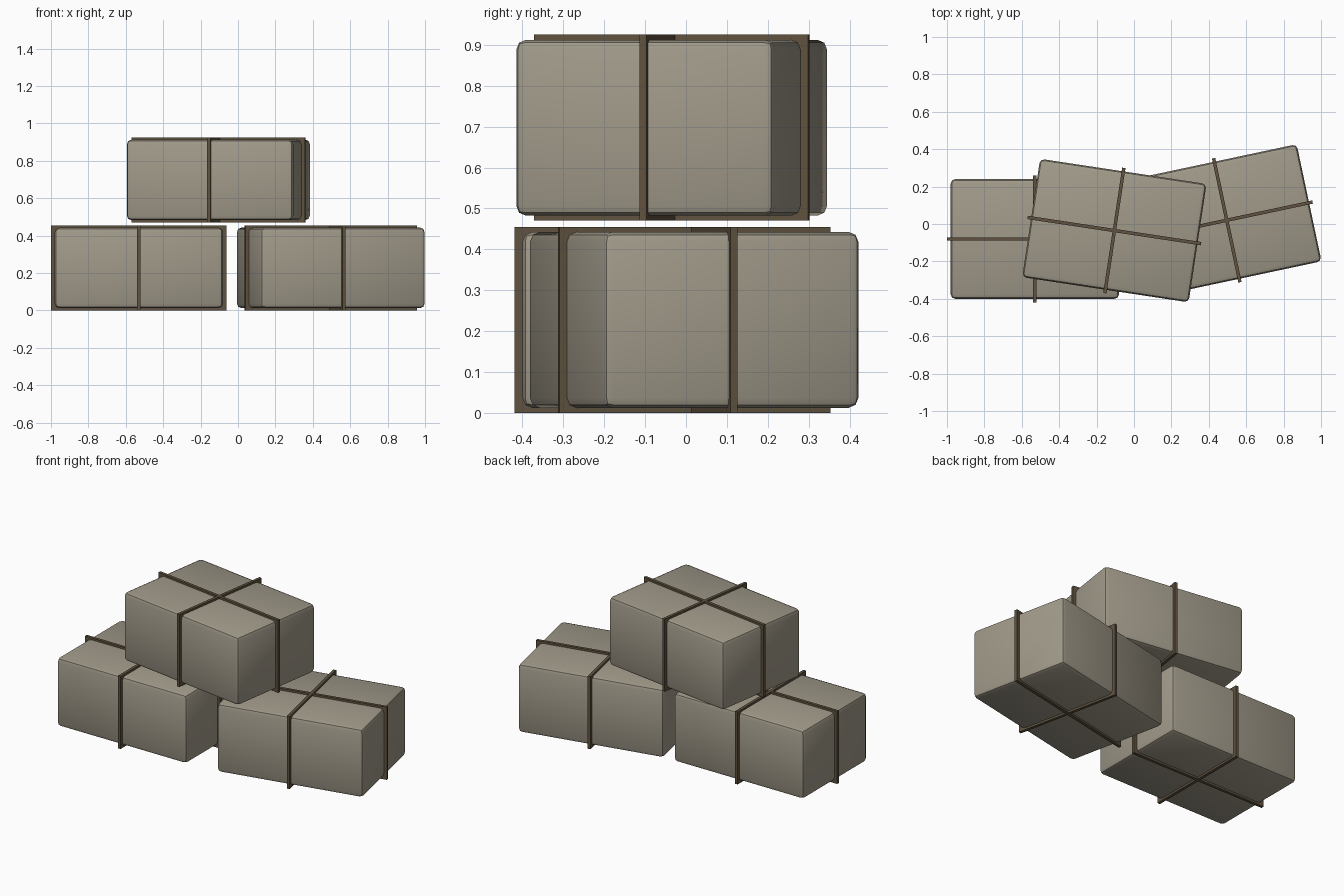
import bpy, bmesh
from math import radians
from mathutils import Matrix

default = bpy.data.objects.get("Cube")
if default:
    bpy.data.objects.remove(default, do_unlink=True)

LENGTH, DEPTH, HEIGHT = 0.9, 0.64, 0.43
STRAP_OUT = 0.0125          # how far a strap stands off the top and bottom
STRAP_END = 0.019           # how far it stands off the sides
STRAP_WIDTH = 0.018


def make_material(name, color):
    mat = bpy.data.materials.new(name)
    mat.use_nodes = True
    mat.diffuse_color = color
    bsdf = next(n for n in mat.node_tree.nodes if n.type == "BSDF_PRINCIPLED")
    bsdf.inputs["Base Color"].default_value = color
    bsdf.inputs["Roughness"].default_value = 0.9
    return mat


cloth = make_material("grey beige cloth", (0.355, 0.322, 0.253, 1))
cord = make_material("dark brown strap", (0.115, 0.085, 0.05, 1))


def add_object(name, bm, mat, place):
    bmesh.ops.recalc_face_normals(bm, faces=bm.faces)
    mesh = bpy.data.meshes.new(name)
    bm.to_mesh(mesh)
    bm.free()
    mesh.materials.append(mat)
    obj = bpy.data.objects.new(name, mesh)
    bpy.context.collection.objects.link(obj)
    obj.matrix_world = place
    return obj


def add_bundle(name, place):
    # Soft-edged block
    bm = bmesh.new()
    bmesh.ops.create_cube(bm, size=1)
    bmesh.ops.scale(bm, vec=(LENGTH, DEPTH, HEIGHT), verts=bm.verts)
    bmesh.ops.bevel(bm, geom=bm.edges[:], offset=0.024, segments=2,
                    profile=0.5, affect="EDGES")
    obj = add_object(name, bm, cloth, place)
    bpy.ops.object.select_all(action="DESELECT")
    obj.select_set(True)
    bpy.context.view_layer.objects.active = obj
    bpy.ops.object.shade_smooth_by_angle(angle=radians(30))


def add_strap(name, length, place):
    # Square-cornered upright loop, drawn as a flat frame and thickened
    bm = bmesh.new()
    bmesh.ops.create_grid(bm, x_segments=1, y_segments=1, size=0.5)
    bmesh.ops.scale(bm, verts=bm.verts,
                    vec=(length + 2 * STRAP_END, HEIGHT + 2 * STRAP_OUT, 1))
    middle = bm.faces[:]
    bmesh.ops.inset_region(bm, faces=middle, thickness=0.035,
                           use_boundary=True, use_even_offset=True)
    bmesh.ops.delete(bm, geom=middle, context="FACES")
    obj = add_object(name, bm, cord, place @ Matrix.Rotation(radians(90), 4, "X"))
    solid = obj.modifiers.new("strap width", "SOLIDIFY")
    solid.thickness = STRAP_WIDTH
    solid.offset = 0


# Two bundles on the ground and one stacked across them
low, high = 0.2275, 0.6975
bundles = {
    "right_bundle": (-0.53, -0.08, low, 0),
    "left_bundle": (0.496, 0.02, low, 12),
    "top_bundle": (-0.105, -0.035, high, -8.6),
}
for name, (x, y, z, turn) in bundles.items():
    place = Matrix.Translation((x, y, z)) @ Matrix.Rotation(radians(turn), 4, "Z")
    add_bundle(name, place)
    add_strap(name + "_long_strap", LENGTH, place)
    add_strap(name + "_cross_strap", DEPTH,
              place @ Matrix.Rotation(radians(90), 4, "Z"))
